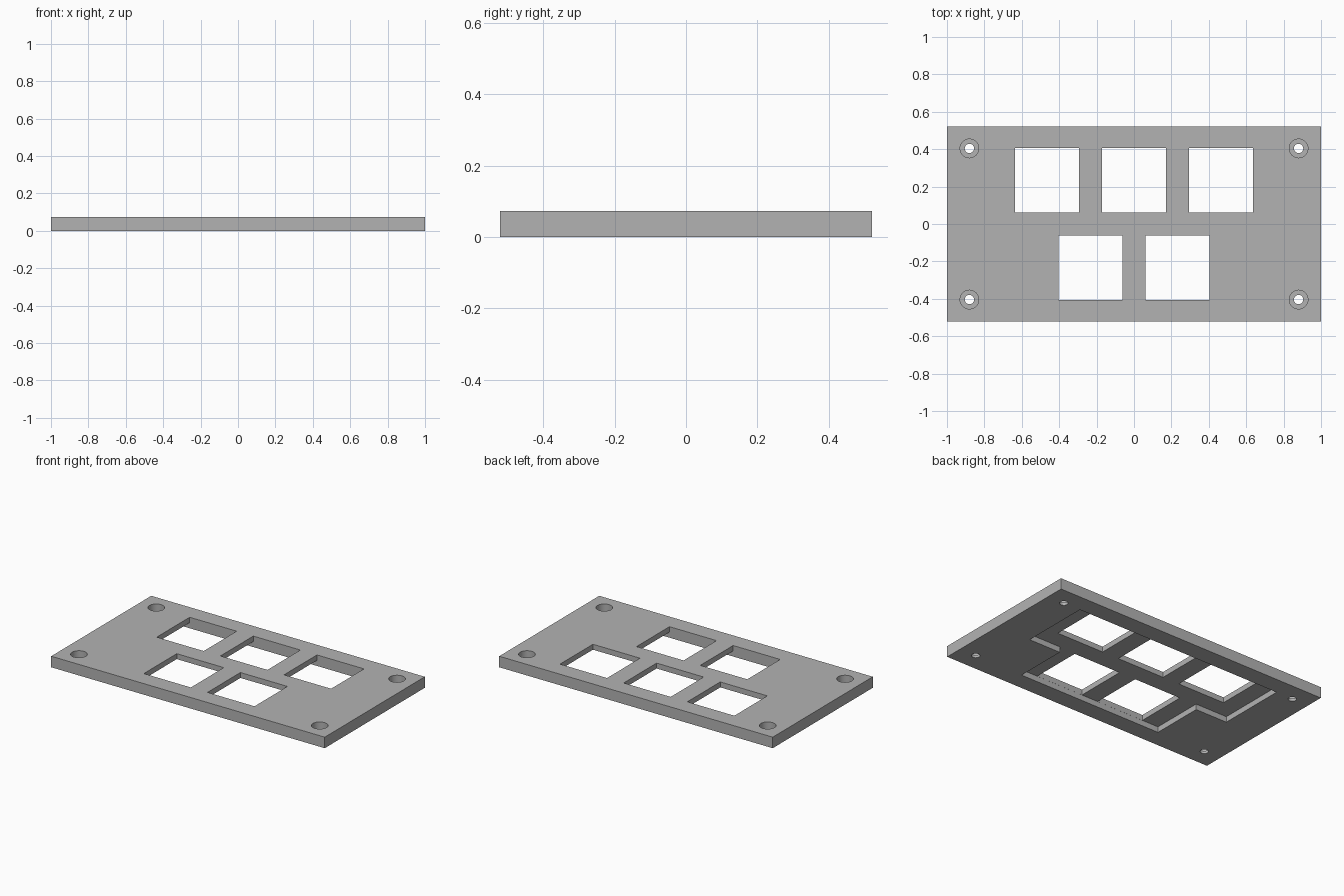
import bpy
import bmesh
from mathutils import Matrix

old = bpy.data.objects.get("Cube")
if old:
    bpy.data.objects.remove(old, do_unlink=True)

LENGTH, DEPTH, HEIGHT = 2.0, 1.045, 0.073
WINDOW, PITCH, ROW_Y = 0.344, 0.4655, 0.2335
RECESS = 0.037

gray = bpy.data.materials.new("plate gray")
gray.use_nodes = True
color = (0.45, 0.45, 0.45, 1)
gray.diffuse_color = color
gray.node_tree.nodes["Principled BSDF"].inputs["Base Color"].default_value = color


def add_object(name, bm):
    bmesh.ops.recalc_face_normals(bm, faces=bm.faces)
    mesh = bpy.data.meshes.new(name)
    bm.to_mesh(mesh)
    bm.free()
    mesh.materials.append(gray)
    obj = bpy.data.objects.new(name, mesh)
    bpy.context.collection.objects.link(obj)
    return obj


def prism(name, outline, z0, z1):
    bm = bmesh.new()
    face = bm.faces.new([bm.verts.new((x, y, z0)) for x, y in outline])
    side = bmesh.ops.extrude_face_region(bm, geom=[face])["geom"]
    verts = [v for v in side if isinstance(v, bmesh.types.BMVert)]
    bmesh.ops.translate(bm, verts=verts, vec=(0, 0, z1 - z0))
    return add_object(name, bm)


def box(name, cx, cy, sx, sy, z0, z1):
    x, y = sx / 2, sy / 2
    corners = [(-x, -y), (x, -y), (x, y), (-x, y)]
    return prism(name, [(cx + a, cy + b) for a, b in corners], z0, z1)


def cylinder(name, x, y, radius, z0, z1):
    bm = bmesh.new()
    bmesh.ops.create_cone(bm, cap_ends=True, segments=40, radius1=radius, radius2=radius,
                          depth=z1 - z0, matrix=Matrix.Translation((x, y, (z0 + z1) / 2)))
    return add_object(name, bm)


# Plate blank
plate = box("switch_plate", 0, 0, LENGTH, DEPTH, 0, HEIGHT)

# Stepped pocket under the plate
half = [(0.525, -0.406), (0.525, -0.055), (0.757, -0.055), (0.757, 0.406)]
outline = half + [(-x, y) for x, y in reversed(half)]
cutters = [prism("recess_cutter", outline, -0.1, RECESS)]

# Square windows: three at the back, two at the front
for count, y in ((3, ROW_Y), (2, -ROW_Y)):
    for i in range(count):
        x = (i - (count - 1) / 2) * PITCH
        cutters.append(box("window_cutter", x, y, WINDOW, WINDOW, -0.2, 0.2))

# Counterbored screw holes in the corners
for x in (-0.88, 0.88):
    for y in (-0.404, 0.404):
        cutters.append(cylinder("screw_cutter", x, y, 0.025, -0.2, 0.2))
        cutters.append(cylinder("counterbore_cutter", x, y, 0.05, 0.018, 0.2))

# Cut everything, then discard the cutters
bpy.context.view_layer.objects.active = plate
for cutter in cutters:
    cutter.hide_render = True
    mod = plate.modifiers.new("cut", "BOOLEAN")
    mod.operation = "DIFFERENCE"
    mod.solver = "EXACT"
    mod.object = cutter
    bpy.ops.object.modifier_apply(modifier=mod.name)
for cutter in cutters:
    bpy.data.objects.remove(cutter, do_unlink=True)

# Round hole walls shade smooth, edges stay sharp
bpy.ops.object.select_all(action="DESELECT")
plate.select_set(True)
bpy.ops.object.shade_smooth_by_angle()
